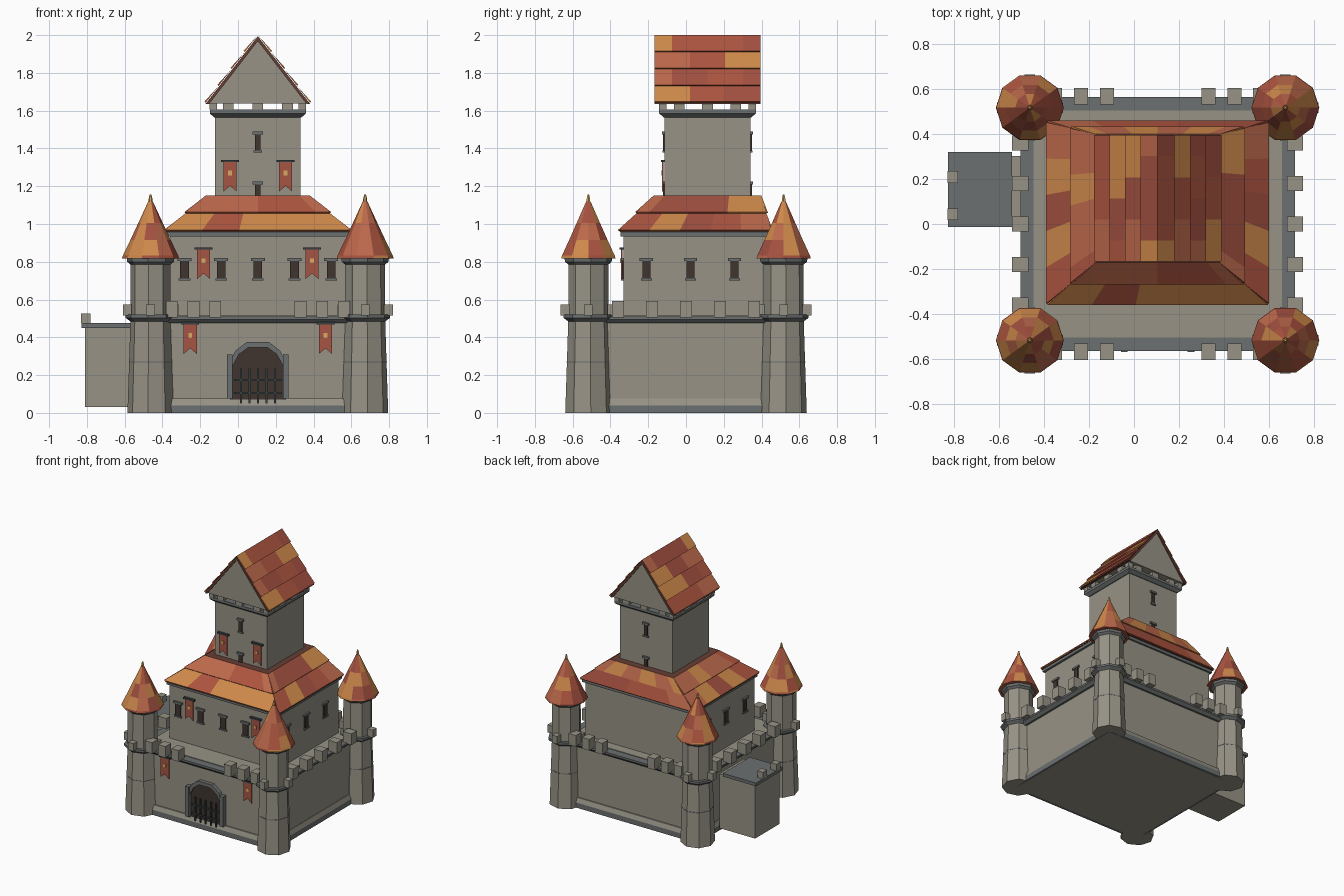
import bpy, bmesh, random
from math import cos, sin, pi, radians
from mathutils import Vector

if "Cube" in bpy.data.objects:
    bpy.data.objects.remove(bpy.data.objects["Cube"])

random.seed(4)
CX = 0.105          # keep axis
TY = 0.114          # upper tower y centre


def material(name, r, g, b):
    m = bpy.data.materials.new(name)
    m.diffuse_color = (r, g, b, 1)
    m.use_nodes = True
    m.node_tree.nodes["Principled BSDF"].inputs["Base Color"].default_value = m.diffuse_color
    return m


STONE = material("stone", .31, .29, .24)
TRIM = material("trim", .15, .16, .16)
DARK = material("dark_opening", .05, .035, .03)
IRON = material("iron", .04, .05, .055)
CLOTH = material("cloth", .38, .09, .06)
GOLD = material("gold", .7, .4, .12)
EDGE = material("roof_edge", .13, .05, .035)
TILES = [material("tile_a", .42, .09, .05), material("tile_b", .50, .14, .07),
         material("tile_c", .62, .25, .07), material("tile_d", .36, .08, .05)]


def mesh(name, verts, faces, mats, pick=None, fix=True):
    me = bpy.data.meshes.new(name)
    me.from_pydata([tuple(v) for v in verts], [], faces)
    for m in mats:
        me.materials.append(m)
    if pick:
        for p, i in zip(me.polygons, pick):
            p.material_index = i
    if fix:
        bm = bmesh.new()
        bm.from_mesh(me)
        bmesh.ops.recalc_face_normals(bm, faces=bm.faces)
        bm.to_mesh(me)
        bm.free()
    ob = bpy.data.objects.new(name, me)
    bpy.context.collection.objects.link(ob)
    return ob


def frustum(name, lo, hi, z0, z1, mat):
    """Block between two rectangles, each (x0, x1, y0, y1)."""
    v = [(r[i], r[j], z) for r, z in ((lo, z0), (hi, z1))
         for i, j in ((0, 2), (1, 2), (1, 3), (0, 3))]
    f = [(3, 2, 1, 0), (4, 5, 6, 7)] + [(i, (i + 1) % 4, 4 + (i + 1) % 4, 4 + i) for i in range(4)]
    return mesh(name, v, f, [mat])


def rect(cx, cy, hx, hy):
    return (cx - hx, cx + hx, cy - hy, cy + hy)


def block(name, cx, cy, hx, hy, z0, z1, mat=STONE):
    return frustum(name, rect(cx, cy, hx, hy), rect(cx, cy, hx, hy), z0, z1, mat)


def prism(name, pts, y0, y1, mat):
    """Outline of (x, z) points extruded along y."""
    n = len(pts)
    v = [(x, y, z) for y in (y0, y1) for x, z in pts]
    f = [tuple(range(n)), tuple(range(2 * n - 1, n - 1, -1))]
    f += [(i, n + i, n + (i + 1) % n, (i + 1) % n) for i in range(n)]
    return mesh(name, v, f, [mat])


def lathe(name, x, y, prof, n, rot, mats):
    v = [(x + r * cos(rot + 2 * pi * k / n), y + r * sin(rot + 2 * pi * k / n), z)
         for r, z in prof for k in range(n)]
    f = [(i * n + k, i * n + (k + 1) % n, (i + 1) * n + (k + 1) % n, (i + 1) * n + k)
         for i in range(len(prof) - 1) for k in range(n)]
    f += [tuple(range(n - 1, -1, -1)), tuple(range(len(v) - n, len(v)))]
    return mesh(name, v, f, mats, [random.randrange(len(mats)) for _ in f])


def tiled(name, a, b, c, d, rows, cols, lift=.009):
    """Staggered shingles over quad a-b (eave), d-c (top)."""
    a, b, c, d = map(Vector, (a, b, c, d))
    up = (b - a).cross(d - a).normalized() * lift
    at = lambda s, t: a.lerp(b, s).lerp(d.lerp(c, s), t)
    v, f, pick = [], [], []
    for r in range(rows):
        cuts = [i / cols for i in range(cols + 1)]
        if r % 2:
            cuts = [0] + [(i + .5) / cols for i in range(cols)] + [1]
        for s0, s1 in zip(cuts, cuts[1:]):
            t0, t1, k = r / rows, (r + 1) / rows, len(v)
            v += [at(s0, t0), at(s1, t0), at(s0, t0) + up, at(s1, t0) + up, at(s1, t1), at(s0, t1)]
            f += [(k, k + 1, k + 3, k + 2), (k + 2, k + 3, k + 4, k + 5),
                  (k, k + 2, k + 5), (k + 1, k + 4, k + 3)]
            pick += [random.randrange(4)] * 4
    return mesh(name, v, f, TILES, pick, fix=False)


def window(x, y, z0, z1, w, side=False):
    for part, k, d, lo, hi, m in (("window", w, .008, z0, z1, DARK),
                                  ("window_lintel", w + .014, .014, z1, z1 + .015, TRIM),
                                  ("window_sill", w + .008, .012, z0 - .012, z0, TRIM)):
        hx, hy = (d, k) if side else (k, d)
        block(part, x, y, hx, hy, lo, hi, m)


def banner(x, y, z):
    prism("banner", [(x - .035, z), (x - .035, z - .16), (x, z - .13), (x + .035, z - .16), (x + .035, z)],
          y - .014, y - .006, CLOTH)
    block("banner_rod", x, y - .008, .047, .012, z - .004, z + .008, IRON)
    block("banner_emblem", x, y - .014, .01, .004, z - .075, z - .05, GOLD)


# Lower curtain wall, plinth, cornice and walkway
block("base_wall", CX, 0, .575, .53, .0, .49)
block("plinth", CX, 0, .592, .552, 0, .04, TRIM)
frustum("plinth_slope", rect(CX, 0, .592, .552), rect(CX, 0, .58, .54), .04, .075, STONE)
frustum("cornice", rect(CX, 0, .59, .545), rect(CX, 0, .61, .565), .475, .495, TRIM)
block("cornice_top", CX, 0, .61, .565, .495, .51, TRIM)
block("walkway", CX, 0, .552, .505, .49, .515)
for s in (-1, 1):
    for d in (.226, .341, .456):
        for e in (-1, 1):
            block("wall_merlon", CX + e * d, s * .568, .031, .036, .505, .592)
    for y in (-.36, -.18, 0, .18, .36):
        block("wall_merlon", CX + s * .611, y, .036, .033, .505, .592)

# Corner towers
for sx in (-1, 1):
    for sy in (-1, 1):
        x, y, rot = CX + sx * .568, sy * .517, radians(6 * sx)
        lathe("tower_shaft", x, y, [(.123, 0), (.114, .27), (.107, .49), (.106, .80)], 8, rot, [STONE])
        lathe("tower_groove", x, y, [(.1155, .267), (.1155, .273)], 8, rot, [TRIM])
        lathe("tower_band", x, y, [(.108, .485), (.132, .503), (.132, .52)], 8, rot, [TRIM])
        lathe("tower_eave", x, y, [(.106, .785), (.124, .80), (.128, .825)], 8, rot, [TRIM])
        for k in range(4):
            block("tower_merlon", x + .124 * cos(k * pi / 2), y + .124 * sin(k * pi / 2),
                  .023, .023, .515, .575)
        lathe("tower_roof", x, y, [(.151, .818), (.147, .832), (.107, .915), (.065, 1.005), (.012, 1.12)],
              10, 0, TILES)
        lathe("tower_finial", x, y, [(.009, 1.10), (.011, 1.13), (.005, 1.155)], 6, 0, [GOLD])

# Side annex
block("annex", -.655, .153, .155, .15, .03, .455)
block("annex_cornice", -.685, .153, .143, .166, .45, .475, TRIM)
for y in (.044, .209):
    block("annex_merlon", -.806, y, .024, .026, .475, .527)

# Gatehouse arch, door and portcullis
YF = -.53
inner = [(-.133, .07), (-.133, .25), (-.10, .31), (-.05, .347)]
outer = [(-.148, .07), (-.148, .27), (-.118, .33), (-.06, .374)]
both = lambda p: [(CX + x, z) for x, z in p] + [(CX - x, z) for x, z in reversed(p)]
prism("gate_opening", both(inner), YF - .012, YF + .02, DARK)
prism("gate_arch", both(outer) + both(inner)[::-1], YF - .03, YF + .02, TRIM)
for s in (-1, 1):
    block("gate_jamb", CX + s * .148, YF - .015, .015, .025, .075, .31, TRIM)
for i in range(-2, 3):
    block("portcullis_bar", CX + i * .045, YF - .02, .005, .006, .05, .235, IRON)
for z in (.10, .17):
    block("portcullis_rail", CX, YF - .02, .125, .005, z, z + .01, IRON)

# Keep with hipped skirt roof
KY = .049
block("keep", CX, KY, .465, .38, .50, .95)
block("keep_cornice", CX, KY, .482, .395, .935, .958, TRIM)
lo, hi = rect(CX, KY, .49, .403), rect(CX, TY, .275, .285)
frustum("keep_roof_core", lo, hi, .957, 1.15, EDGE)
corner = lambda r, z: [(r[0], r[2], z), (r[1], r[2], z), (r[1], r[3], z), (r[0], r[3], z)]
L, H = corner(lo, .962), corner(hi, 1.151)
for i in range(4):
    j = (i + 1) % 4
    tiled("keep_roof_tiles", L[i], L[j], H[j], H[i], 2, 5)
for i in range(-2, 3):
    window(CX + i * .194, KY - .38, .712, .805, .023)
for s in (-1, 1):
    for y in (-.21, .024, .257):
        window(CX + s * .465, y, .712, .805, .021, True)

# Upper tower with crown
block("upper_tower", CX, TY, .226, .227, 1.0, 1.58)
frustum("crown_flare", rect(CX, TY, .232, .232), rect(CX, TY, .254, .256), 1.565, 1.585, TRIM)
block("crown", CX, TY, .254, .256, 1.585, 1.605, TRIM)
for s in (-1, 1):
    for d in (-.236, -.157, 0, .157, .236):
        block("crown_merlon", CX + d, TY + s * .236, .028 if abs(d) < .2 else .02, .02, 1.605, 1.642)
    for d in (-.15, 0, .15):
        block("crown_merlon", CX + s * .236, TY + d, .02, .028, 1.605, 1.642)
    for z0, z1 in ((1.39, 1.475), (1.14, 1.21)):
        window(CX, TY + s * .227, z0, z1, .014)

# Gable roof
prism("gable", [(CX - .265, 1.638), (CX + .265, 1.638), (CX, 1.975)], TY - .272, TY + .272, STONE)
prism("gable_roof_slab", [(CX - .277, 1.635), (CX, 1.994), (CX + .277, 1.635), (CX + .258, 1.635),
                          (CX, 1.968), (CX - .258, 1.635)], TY - .28, TY + .28, EDGE)
for s in (-1, 1):
    x, y0, y1 = CX + s * .276, TY - s * .281, TY + s * .281
    tiled("gable_roof_tiles", (x, y0, 1.642), (x, y1, 1.642), (CX, y1, 2.0), (CX, y0, 2.0), 4, 3)

# Banners on the front faces
for s in (-1, 1):
    banner(CX + s * .147, TY - .227, 1.332)
    banner(CX + s * .287, KY - .38, .868)
    banner(CX + s * .358, YF, .472)
